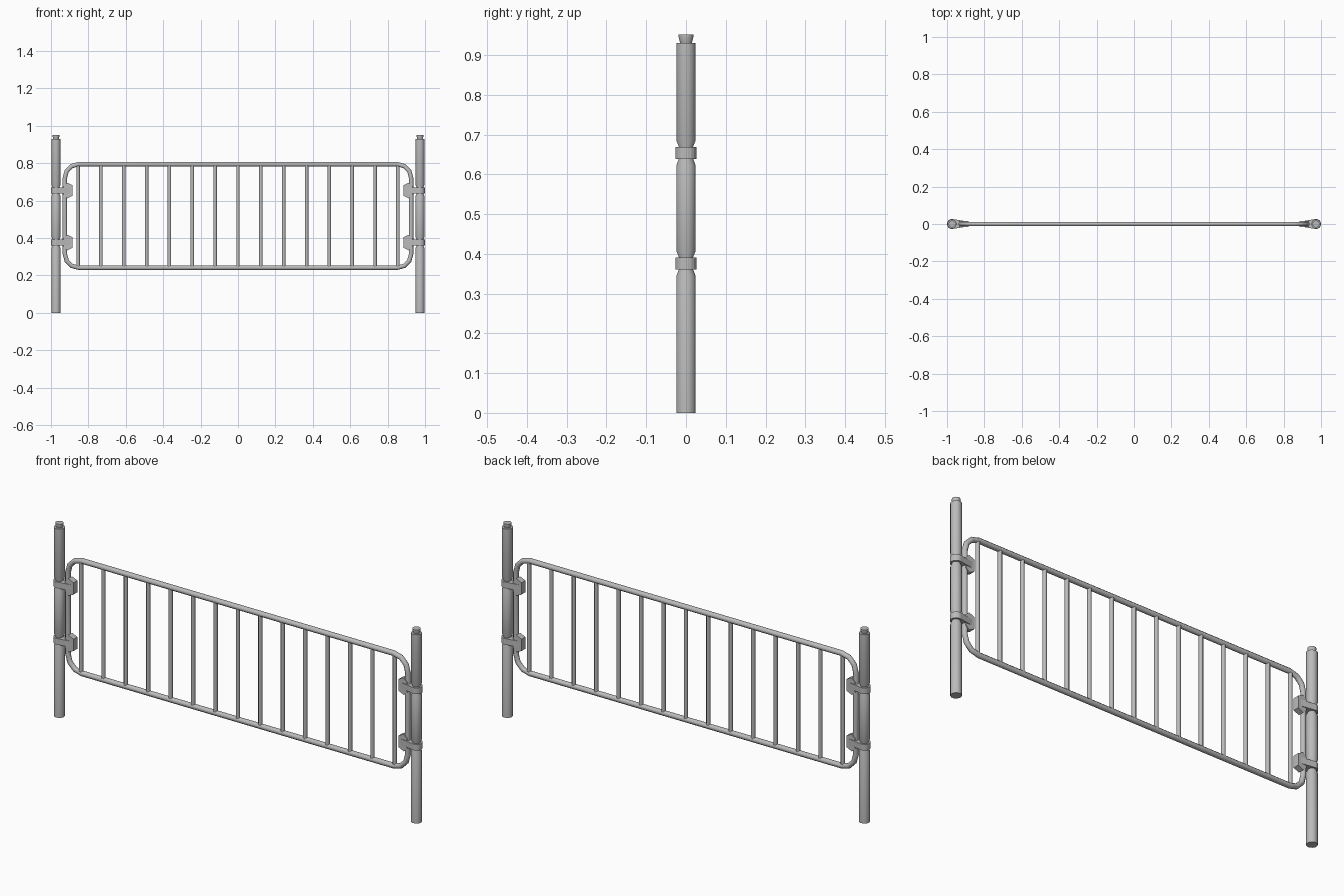
import bpy, bmesh, math
from mathutils import Vector

cube = bpy.data.objects.get("Cube")
if cube:
    bpy.data.objects.remove(cube, do_unlink=True)

steel = bpy.data.materials.new("galvanised grey")
steel.use_nodes = True
GREY = (0.5, 0.5, 0.5, 1)
steel.diffuse_color = GREY
steel.node_tree.nodes["Principled BSDF"].inputs["Base Color"].default_value = GREY

POST_X = 0.973
CLAMP_Z = (0.376, 0.654)
FRAME_X, FRAME_LOW, FRAME_HIGH = 0.926, 0.241, 0.795
TUBE = 0.013


def finish(name, bm, smooth=None):
    bmesh.ops.recalc_face_normals(bm, faces=bm.faces)
    mesh = bpy.data.meshes.new(name)
    bm.to_mesh(mesh)
    bm.free()
    mesh.materials.append(steel)
    obj = bpy.data.objects.new(name, mesh)
    bpy.context.collection.objects.link(obj)
    if smooth:
        bpy.ops.object.select_all(action='DESELECT')
        obj.select_set(True)
        bpy.context.view_layer.objects.active = obj
        bpy.ops.object.shade_smooth_by_angle(angle=math.radians(smooth))
    return obj


def skin(bm, rings, closed=False):
    """Join rings of points with quads, capping the ends unless closed."""
    loops = [[bm.verts.new(p) for p in ring] for ring in rings]
    pairs = list(zip(loops, loops[1:]))
    if closed:
        pairs.append((loops[-1], loops[0]))
    else:
        bm.faces.new(loops[0])
        bm.faces.new(loops[-1])
    for a, b in pairs:
        for i in range(len(a)):
            j = (i + 1) % len(a)
            bm.faces.new((a[i], a[j], b[j], b[i]))


def circle(x, z, r, n):
    turn = [math.tau * (i + 0.5) / n for i in range(n)]
    return [(x + r * math.cos(t), r * math.sin(t), z) for t in turn]


def make_post(name, side):
    # Turned post: waisted at each clamp, with a flared stud on top
    profile = [(0.025, 0)]
    for z in CLAMP_Z:
        profile += [(0.025, z - 0.031), (0.018, z - 0.014),
                    (0.018, z + 0.014), (0.025, z + 0.031)]
    profile += [(0.025, 0.93), (0.015, 0.93), (0.019, 0.944), (0.019, 0.951)]
    bm = bmesh.new()
    skin(bm, [circle(side * POST_X, z, r, 12) for r, z in profile])
    finish(name, bm, 35)


def make_clamp(name, side, z):
    # Strap round the post, tapering towards the frame
    bm = bmesh.new()
    arc = [math.radians(a) for a in range(70, 291, 20)]
    plan = [(POST_X - 0.027 * math.cos(a), 0.027 * math.sin(a)) for a in arc]
    plan += [(0.9, -0.015), (0.888, -0.01), (0.888, 0.01), (0.9, 0.015)]
    skin(bm, [[(side * x, y, z + h) for x, y in plan] for h in (-0.015, 0.015)])
    # Flared jaw gripping the upright of the frame
    jaw = [(0.932, -0.024), (0.914, -0.042), (0.886, -0.029),
           (0.886, 0.029), (0.914, 0.042), (0.932, 0.024)]
    skin(bm, [[(side * x, y, z + h) for x, h in jaw] for y in (-0.015, 0.015)])
    finish(name, bm)


for label, side in (("right", -1), ("left", 1)):
    make_post(label + "_post", side)
    for level, z in zip(("lower", "upper"), CLAMP_Z):
        make_clamp(f"{label}_{level}_clamp", side, z)

# Closed tubular frame with faceted rounded corners
path, normals = [], []
R = 0.075
corners = [(1, 1, 0), (-1, 1, 90), (-1, -1, 180), (1, -1, 270)]
for sx, sz, start in corners:
    cz = FRAME_HIGH - R if sz > 0 else FRAME_LOW + R
    for step in range(4):
        a = math.radians(start + 30 * step)
        out = Vector((math.cos(a), 0, math.sin(a)))
        path.append(Vector((sx * (FRAME_X - R), 0, cz)) + out * R)
        normals.append(out)
bm = bmesh.new()
rings = []
for p, out in zip(path, normals):
    turn = [math.tau * (i + 0.5) / 8 for i in range(8)]
    rings.append([p + out * TUBE * math.cos(t) + Vector((0, TUBE * math.sin(t), 0))
                  for t in turn])
skin(bm, rings, closed=True)
finish("frame_tube", bm, 50)

# Evenly spaced upright bars
BARS = 15
for i in range(BARS):
    x = -0.855 + 1.71 * i / (BARS - 1)
    bm = bmesh.new()
    skin(bm, [circle(x, z, 0.01, 8) for z in (FRAME_LOW, FRAME_HIGH)])
    finish(f"upright_bar_{i + 1}", bm, 50)
